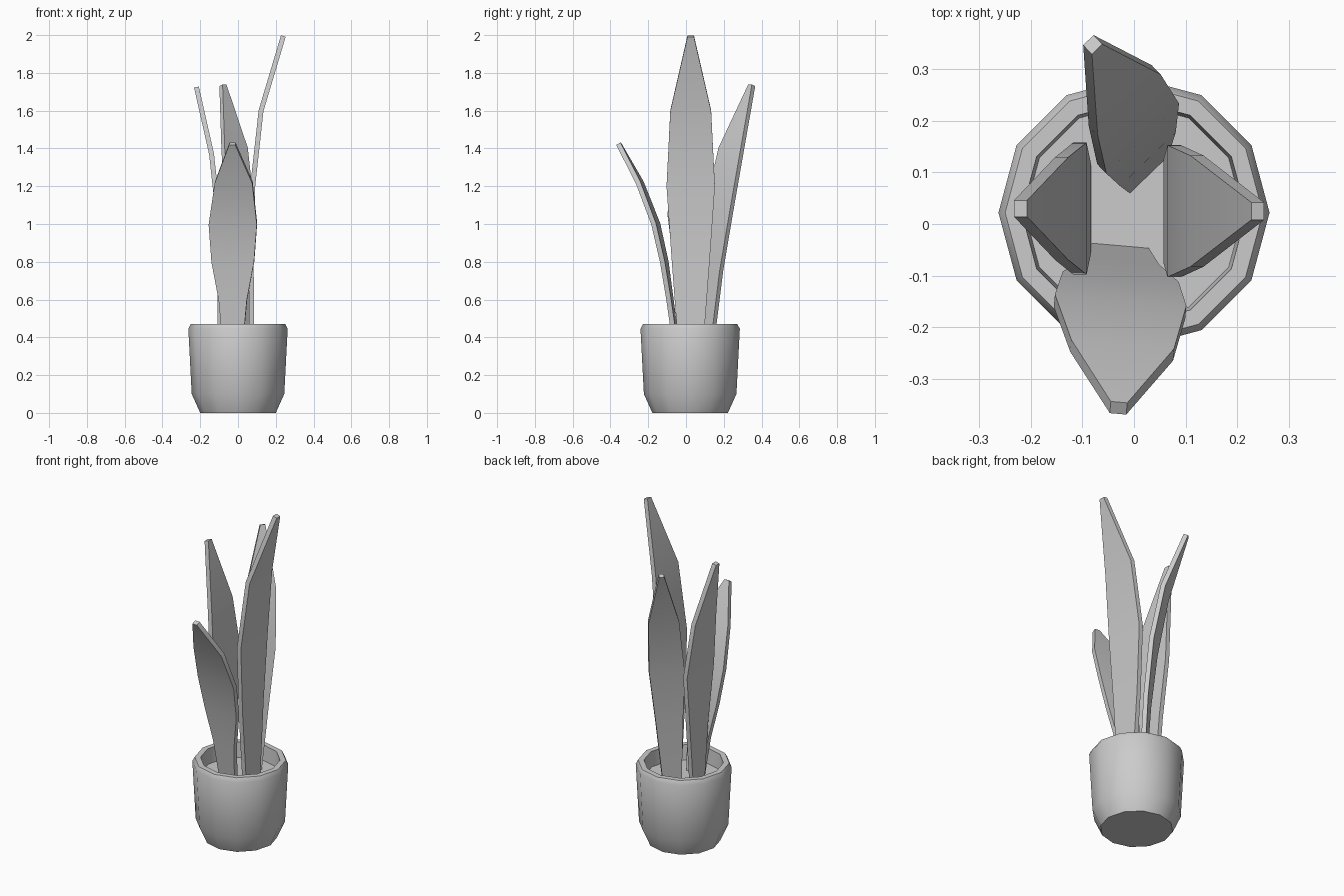
import bpy, bmesh, math
from mathutils import Vector

if "Cube" in bpy.data.objects:
    bpy.data.objects.remove(bpy.data.objects["Cube"])


def finish(name, bm, angle):
    bmesh.ops.recalc_face_normals(bm, faces=bm.faces[:])
    me = bpy.data.meshes.new(name)
    bm.to_mesh(me)
    bm.free()
    ob = bpy.data.objects.new(name, me)
    bpy.context.collection.objects.link(ob)
    bpy.ops.object.select_all(action='DESELECT')
    ob.select_set(True)
    bpy.context.view_layer.objects.active = ob
    bpy.ops.object.shade_smooth_by_angle(angle=math.radians(angle))
    return ob


def skin(name, rings, angle):
    """Join equal-sized closed rings with quads and cap both ends."""
    bm = bmesh.new()
    vs = [[bm.verts.new(p) for p in r] for r in rings]
    n = len(vs[0])
    for a, b in zip(vs, vs[1:]):
        for i in range(n):
            j = (i + 1) % n
            bm.faces.new((a[i], a[j], b[j], b[i]))
    bm.faces.new(vs[0])
    bm.faces.new(vs[-1])
    return finish(name, bm, angle)


def circle(r, z, n=12, cy=0.022):
    return [(r * math.cos(2 * math.pi * i / n),
             cy + r * math.sin(2 * math.pi * i / n), z) for i in range(n)]


SOIL = 0.38


def leaf(name, turn, stations, thick=0.026):
    """Flat blade; each station is (x, y, z, half width), turned about z."""
    w = Vector((math.cos(math.radians(turn)), math.sin(math.radians(turn)), 0))
    pts = [Vector(s[:3]) for s in stations]
    rings = []
    for i, (p, s) in enumerate(zip(pts, stations)):
        t = pts[min(i + 1, len(pts) - 1)] - pts[max(i - 1, 0)]
        n = w.cross(t).normalized() * thick / 2
        h = w * s[3]
        rings.append([p - h - n, p + h - n, p + h + n, p - h + n])
    return skin(name, rings, 35)


# Twelve-sided pot with chamfered foot and rim, filled with soil
pot = [(0.2, 0), (0.245, 0.1), (0.263, 0.445), (0.25, 0.47), (0.218, 0.47), (0.212, SOIL)]
skin("pot", [circle(r, z) for r, z in pot], 35)

# Four upright leaves
leaf("right_leaf", 90, [(0.072, 0.025, SOIL, 0.068), (0.07, 0.025, 0.8, 0.1),
                        (0.078, 0.025, 1.2, 0.128), (0.122, 0.025, 1.6, 0.108),
                        (0.24, 0.025, 1.995, 0.017)])
leaf("left_leaf", 90, [(-0.095, 0.03, SOIL, 0.055), (-0.096, 0.03, 0.7, 0.085),
                       (-0.105, 0.03, 1.05, 0.128), (-0.14, 0.03, 1.37, 0.1),
                       (-0.22, 0.03, 1.725, 0.016)])
leaf("back_leaf", 44, [(0.02, 0.105, SOIL, 0.052), (0.018, 0.135, 0.75, 0.075),
                       (0.008, 0.175, 1.08, 0.098), (-0.018, 0.24, 1.4, 0.085),
                       (-0.08, 0.348, 1.735, 0.014)])
leaf("front_leaf", -5, [(-0.027, -0.055, SOIL, 0.055), (-0.027, -0.085, 0.6, 0.075),
                        (-0.027, -0.115, 0.8, 0.113), (-0.027, -0.16, 1.0, 0.128),
                        (-0.023, -0.245, 1.22, 0.1), (-0.03, -0.357, 1.425, 0.016)])
